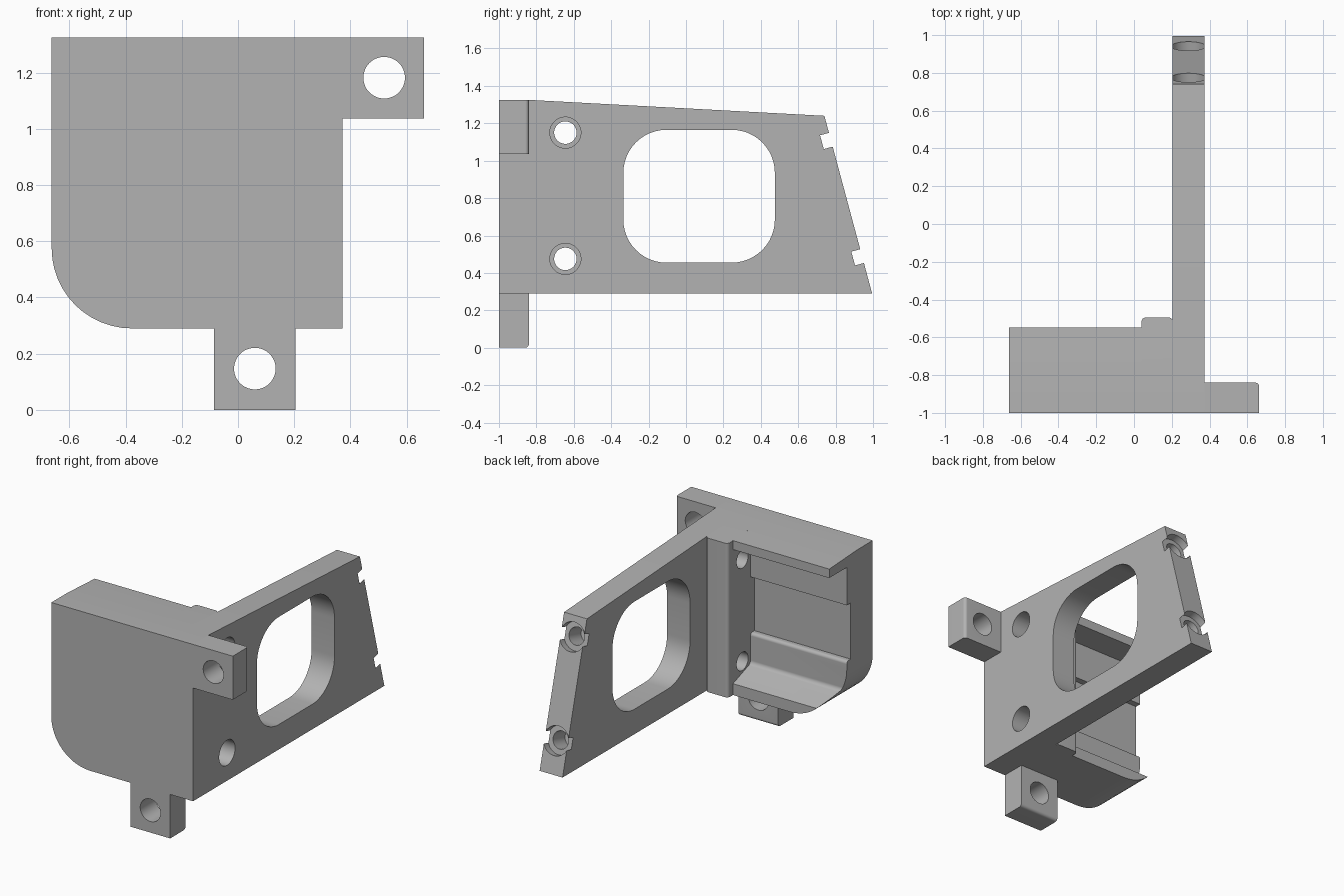
import bpy, bmesh, math
from mathutils import Vector

cube = bpy.data.objects.get("Cube")
if cube:
    bpy.data.objects.remove(cube, do_unlink=True)

grey = bpy.data.materials.new("plain grey")
grey.use_nodes = True
grey.diffuse_color = (0.45, 0.45, 0.45, 1)
grey.node_tree.nodes["Principled BSDF"].inputs["Base Color"].default_value = grey.diffuse_color


def rounded(points, steps=12):
    """Outline from (u, v) corners; a third value gives that corner a radius."""
    out = []
    for i, p in enumerate(points):
        c = Vector(p[:2])
        if len(p) < 3:
            out.append(c)
            continue
        a = (Vector(points[i - 1][:2]) - c).normalized()
        b = (Vector(points[(i + 1) % len(points)][:2]) - c).normalized()
        half = a.angle(b) / 2
        centre = c + (a + b).normalized() * p[2] / math.sin(half)
        start = c + a * p[2] / math.tan(half) - centre
        end = c + b * p[2] / math.tan(half) - centre
        sweep = math.pi - 2 * half
        for k in range(steps + 1):
            t = k / steps
            out.append(centre + (start * math.sin((1 - t) * sweep)
                                 + end * math.sin(t * sweep)) / math.sin(sweep))
    return out


def add_object(name, bm):
    bmesh.ops.recalc_face_normals(bm, faces=bm.faces)
    mesh = bpy.data.meshes.new(name)
    bm.to_mesh(mesh)
    bm.free()
    mesh.materials.append(grey)
    obj = bpy.data.objects.new(name, mesh)
    bpy.context.collection.objects.link(obj)
    return obj


def prism(name, axis, lo, hi, points):
    """Extrude an outline along an axis."""
    place = {"x": lambda u, v, w: (w, u, v),
             "y": lambda u, v, w: (u, w, v),
             "z": lambda u, v, w: (u, v, w)}[axis]
    bm = bmesh.new()
    face = bm.faces.new([bm.verts.new(place(p.x, p.y, lo)) for p in rounded(points)])
    new = bmesh.ops.extrude_face_region(bm, geom=[face])["geom"]
    shift = Vector(place(0, 0, hi - lo))
    bmesh.ops.translate(bm, vec=shift, verts=[g for g in new if isinstance(g, bmesh.types.BMVert)])
    return add_object(name, bm)


def cylinder(start, end, radius):
    start, end = Vector(start), Vector(end)
    bm = bmesh.new()
    bmesh.ops.create_cone(bm, cap_ends=True, segments=48, radius1=radius, radius2=radius,
                          depth=(end - start).length)
    bm.transform((end - start).to_track_quat("Z", "Y").to_matrix().to_4x4())
    bmesh.ops.translate(bm, vec=(start + end) / 2, verts=bm.verts)
    return add_object("cutter", bm)


def cut(obj, cutter, operation="DIFFERENCE", keep=False):
    mod = obj.modifiers.new("cut", "BOOLEAN")
    mod.operation, mod.solver, mod.object = operation, "EXACT", cutter
    bpy.context.view_layer.objects.active = obj
    bpy.ops.object.modifier_apply(modifier=mod.name)
    if not keep:
        bpy.data.objects.remove(cutter, do_unlink=True)


# Main side plate with its sloped top and slanted end
FRONT, BASE, TOP = -1.0, 0.29, 1.325
END_TOP, END_LOW = (0.74, 1.24), (0.995, BASE)
side = [(FRONT, BASE), END_LOW, END_TOP, (-0.84, TOP), (FRONT, TOP)]
plate = prism("side_plate", "x", 0.205, 0.372, side)
cut(plate, prism("window", "x", 0, 1, [(-0.335, 0.455, 0.23), (0.475, 0.455, 0.23),
                                       (0.475, 1.165, 0.23), (-0.335, 1.165, 0.23)]))

# Thick boss beside the plate
boss = prism("mounting_boss", "z", 0.2, 1.4,
             [(0.04, FRONT), (0.205, FRONT), (0.205, -0.495, 0.022), (0.04, -0.495, 0.022)])
cut(boss, prism("envelope", "x", -1, 1, side), "INTERSECT")

# Counterbored cross holes through plate and boss
for z in (0.475, 1.15):
    for part in (plate, boss):
        cut(part, cylinder((-0.5, -0.645, z), (0.6, -0.645, z), 0.06))
        cut(part, cylinder((0.13, -0.645, z), (0.6, -0.645, z), 0.083))

# Sockets in the slanted end, wide enough to break through the plate sides
slant = (Vector(END_LOW) - Vector(END_TOP)).normalized()
inward = Vector((0, slant.y, -slant.x))
for y, z in ((0.775, 1.112), (0.942, 0.49)):
    mouth = Vector((0.2885, y, z))
    cut(plate, cylinder(mouth - inward * 0.1, mouth + inward * 0.05, 0.092))
    cut(plate, cylinder(mouth - inward * 0.1, mouth + inward * 0.18, 0.056))

# Open housing: stepped channel section trimmed to a rounded front outline
section = [(FRONT, BASE), (-0.547, BASE), (-0.547, 0.365), (-0.73, 0.43, 0.03),
           (-0.73, 0.63, 0.02), (-0.77, 0.63), (-0.77, 1.0), (-0.73, 1.0),
           (-0.73, 1.25), (-0.547, 1.25), (-0.547, 1.309), (-0.84, TOP), (FRONT, TOP)]
housing = prism("housing", "x", -0.7, 0.04, section)
cut(housing, prism("outline", "y", -1.2, 0, [(-0.663, BASE, 0.285), (0.2, BASE),
                                             (0.2, 1.5), (-0.663, 1.5)]), "INTERSECT")

# Fixing tabs at the side and below
side_tab = prism("side_tab", "z", 1.037, TOP,
                 [(0.372, FRONT), (0.662, FRONT), (0.662, -0.84, 0.02), (0.372, -0.84)])
cut(side_tab, cylinder((0.52, -1.2, 1.182), (0.52, -0.6, 1.182), 0.074))
lower_tab = prism("lower_tab", "x", -0.085, 0.205,
                  [(FRONT, 0), (-0.84, 0, 0.02), (-0.84, BASE), (FRONT, BASE)])
cut(lower_tab, cylinder((0.06, -1.2, 0.147), (0.06, -0.6, 0.147), 0.074))

# Smooth curved walls, keep edges crisp
bpy.ops.object.select_all(action="DESELECT")
for part in (plate, boss, housing, side_tab, lower_tab):
    part.select_set(True)
bpy.context.view_layer.objects.active = plate
bpy.ops.object.shade_smooth_by_angle(angle=math.radians(30))
